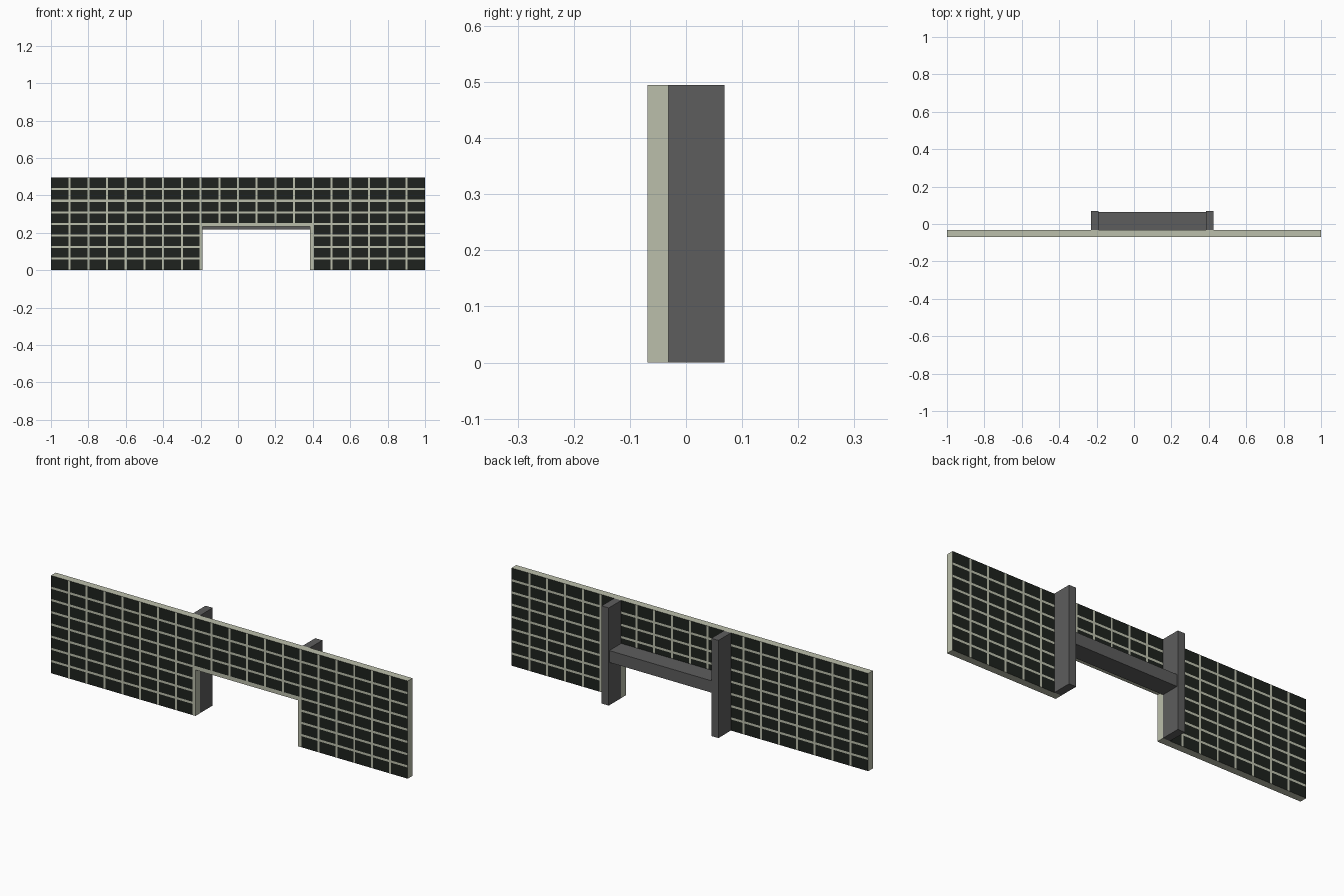
import bpy, bmesh

if "Cube" in bpy.data.objects:
    bpy.data.objects.remove(bpy.data.objects["Cube"])


def material(name, rgb):
    m = bpy.data.materials.new(name)
    m.diffuse_color = (*rgb, 1)
    m.use_nodes = True
    m.node_tree.nodes["Principled BSDF"].inputs["Base Color"].default_value = m.diffuse_color
    return m


def finish(name, bm, mats):
    bmesh.ops.recalc_face_normals(bm, faces=bm.faces)
    me = bpy.data.meshes.new(name)
    bm.to_mesh(me)
    bm.free()
    for m in mats:
        me.materials.append(m)
    ob = bpy.data.objects.new(name, me)
    bpy.context.collection.objects.link(ob)
    return ob


def box(name, lo, hi, mat):
    bm = bmesh.new()
    for v in bmesh.ops.create_cube(bm, size=1)["verts"]:
        v.co = [(l + h) / 2 + c * (h - l) for l, h, c in zip(lo, hi, v.co)]
    return finish(name, bm, [mat])


grout = material("grout", (0.50, 0.52, 0.41))
tile = material("dark_tile", (0.013, 0.016, 0.013))
steel = material("dark_grey", (0.11, 0.11, 0.11))

COLS, ROWS, HEIGHT, GAP = 20, 8, 0.495, 0.0055
OPEN_L, OPEN_R, OPEN_TOP = -0.19, 0.385, 0.233
FRONT, BACK, REAR = -0.069, -0.031, 0.069


def breaks(start, step, count, extra):
    # tile edges on both sides of every joint, plus the opening edges
    vals = [start, start + step * count] + extra
    for i in range(1, count):
        vals += [start + step * i - GAP, start + step * i + GAP]
    return sorted({round(v, 5) for v in vals})


def in_joint(v, start, step, count):
    k = round((v - start) / step)
    return 0 < k < count and abs(v - start - k * step) < GAP


# Tiled wall: flush tiles and joints, with a doorway cut-out
dx, dz = 2 / COLS, HEIGHT / ROWS
xs = breaks(-1, dx, COLS, [OPEN_L, OPEN_R])
zs = breaks(0, dz, ROWS, [OPEN_TOP])
bm = bmesh.new()
verts = {}


def vert(x, z):
    if (x, z) not in verts:
        verts[x, z] = bm.verts.new((x, FRONT, z))
    return verts[x, z]


for x0, x1 in zip(xs, xs[1:]):
    for z0, z1 in zip(zs, zs[1:]):
        x, z = (x0 + x1) / 2, (z0 + z1) / 2
        if OPEN_L < x < OPEN_R and z < OPEN_TOP:
            continue
        f = bm.faces.new((vert(x0, z0), vert(x1, z0), vert(x1, z1), vert(x0, z1)))
        border = -0.2 - GAP < x < 0.4 + GAP and z < HEIGHT / 2
        joint = in_joint(x, -1, dx, COLS) or in_joint(z, 0, dz, ROWS)
        f.material_index = 0 if border or joint else 1

# Give the wall thickness; the back repeats the tiling
front = list(bm.faces)
back = bmesh.ops.duplicate(bm, geom=front)
for v in back["geom"]:
    if isinstance(v, bmesh.types.BMVert):
        v.co.y = BACK
rim = [e for e in bm.edges if e.is_boundary]
bmesh.ops.bridge_loops(bm, edges=rim)
for f in bm.faces:
    f.normal_update()
    if abs(f.normal.y) < 0.5:
        f.material_index = 0
finish("tiled_wall", bm, [grout, tile])

# Rear posts either side of the opening, and the lintel beam between them
for side, x0, x1 in (("left", -0.23, OPEN_L), ("right", OPEN_R, 0.425)):
    box(side + "_post", (x0, BACK, 0), (x1, REAR, HEIGHT), steel)
box("lintel_beam", (OPEN_L, BACK, 0.217), (OPEN_R, 0.064, 0.277), steel)
